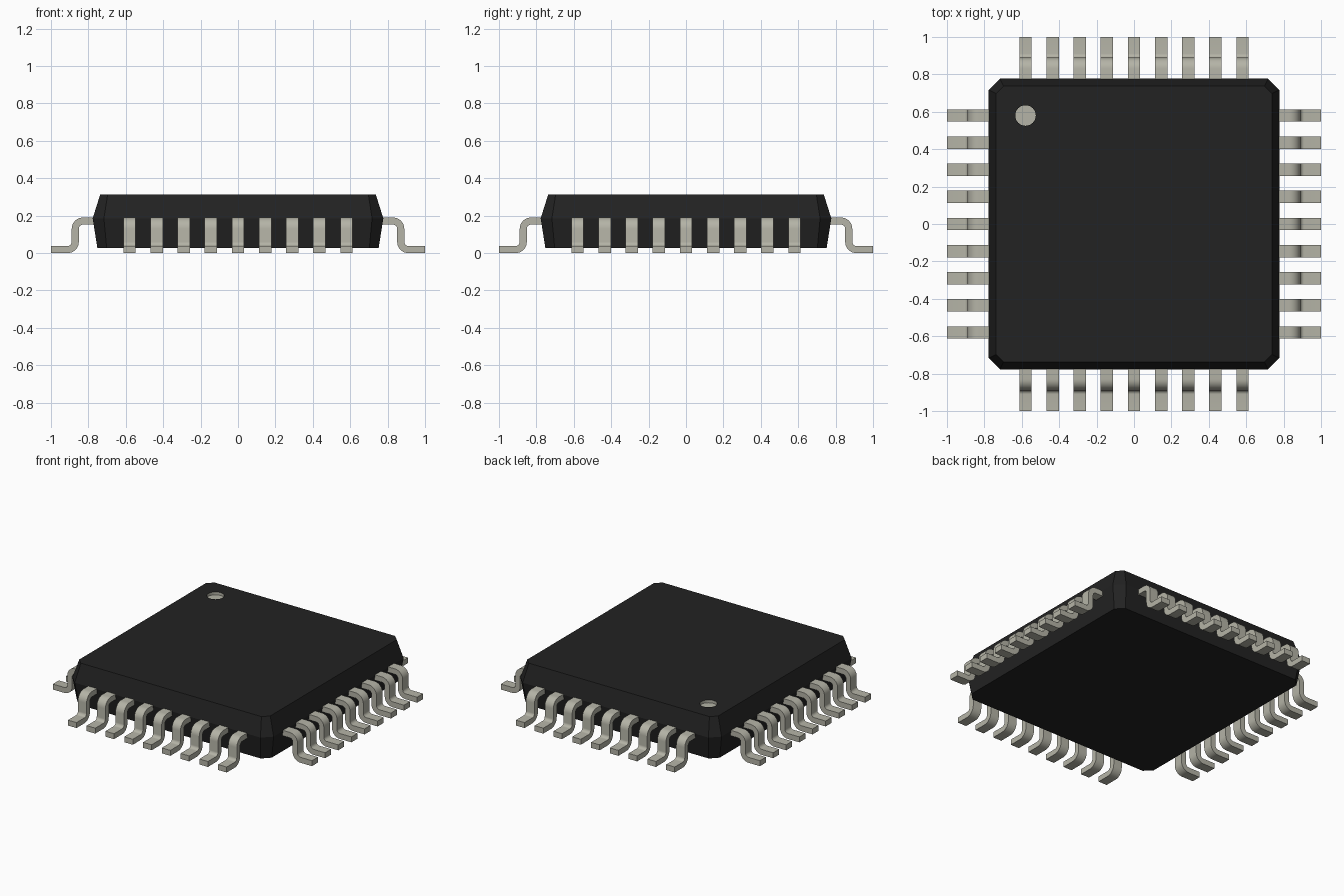
import bpy, bmesh, math
from mathutils import Matrix

cube = bpy.data.objects.get("Cube")
if cube:
    bpy.data.objects.remove(cube, do_unlink=True)


def material(name, rgb, rough, metal=0.0):
    m = bpy.data.materials.new(name)
    m.use_nodes = True
    m.diffuse_color = (*rgb, 1)
    bsdf = m.node_tree.nodes["Principled BSDF"]
    bsdf.inputs["Base Color"].default_value = (*rgb, 1)
    bsdf.inputs["Roughness"].default_value = rough
    bsdf.inputs["Metallic"].default_value = metal
    return m


black = material("black plastic", (0.016, 0.016, 0.016), 0.6)
tin = material("tinned metal", (0.46, 0.455, 0.385), 0.4)


def new_object(name, bm, *mats):
    bmesh.ops.recalc_face_normals(bm, faces=bm.faces)
    mesh = bpy.data.meshes.new(name)
    bm.to_mesh(mesh)
    bm.free()
    for m in mats:
        mesh.materials.append(m)
    ob = bpy.data.objects.new(name, mesh)
    bpy.context.collection.objects.link(ob)
    return ob


def activate(ob):
    bpy.ops.object.select_all(action='DESELECT')
    ob.select_set(True)
    bpy.context.view_layer.objects.active = ob


# Body: three stacked chamfered squares (half width, corner cut, height)
LEVELS = [(0.752, 0.05, 0.027), (0.777, 0.06, 0.186), (0.737, 0.04, 0.312)]


def chamfered_square(h, c, z):
    pts = []
    for k in range(4):
        r = Matrix.Rotation(k * math.pi / 2, 3, 'Z')
        for x, y in ((h, -h + c), (h, h - c)):
            p = r @ Matrix.Translation((x, y, z)).to_translation()
            pts.append(p)
    return pts


bm = bmesh.new()
rings = [[bm.verts.new(p) for p in chamfered_square(*lv)] for lv in LEVELS]
for low, high in zip(rings, rings[1:]):
    for i in range(8):
        j = (i + 1) % 8
        bm.faces.new((low[i], low[j], high[j], high[i]))
bm.faces.new(rings[0][::-1])
bm.faces.new(rings[-1])
body = new_object("body", bm, black, tin)

# Pin one mark: a shallow round recess with a metal lining
MARK_X, MARK_Y, MARK_R, MARK_DEPTH = -0.58, 0.58, 0.055, 0.02
bm = bmesh.new()
bmesh.ops.create_cone(bm, cap_ends=True, segments=32, radius1=MARK_R,
                      radius2=MARK_R, depth=2 * MARK_DEPTH,
                      matrix=Matrix.Translation((MARK_X, MARK_Y, LEVELS[-1][2])))
cutter = new_object("mark_cutter", bm)
cutter.hide_render = True
cut = body.modifiers.new("mark recess", 'BOOLEAN')
cut.operation = 'DIFFERENCE'
cut.solver = 'EXACT'
cut.object = cutter
activate(body)
bpy.ops.object.modifier_apply(modifier=cut.name)
bpy.data.objects.remove(cutter, do_unlink=True)
for f in body.data.polygons:
    inside = all(math.hypot(body.data.vertices[v].co.x - MARK_X,
                            body.data.vertices[v].co.y - MARK_Y) < MARK_R + 0.005
                 for v in f.vertices)
    f.material_index = 1 if inside else 0

# Leads: gull-wing strip, bent twice, swept from a centre line
COUNT, PITCH, WIDTH, THICK = 9, 0.145, 0.066, 0.038
BEND, LEG_X, TOP_Z = 0.041, 0.87, 0.171
FOOT_Z = THICK / 2
STEPS = 8
line = [(0.72, TOP_Z, math.pi / 2)]          # position and normal angle
for i in range(STEPS + 1):                   # shoulder bend
    a = math.pi / 2 * (1 - i / STEPS)
    line.append((LEG_X - BEND + BEND * math.cos(a),
                 TOP_Z - BEND + BEND * math.sin(a), a))
for i in range(STEPS + 1):                   # ankle bend
    a = math.pi / 2 * i / STEPS
    line.append((LEG_X + BEND - BEND * math.cos(a),
                 FOOT_Z + BEND - BEND * math.sin(a), a))
line.append((1.0, FOOT_Z, math.pi / 2))


def add_lead(bm, y):
    sections = []
    for x, z, a in line:
        nx, nz = math.cos(a) * THICK / 2, math.sin(a) * THICK / 2
        sections.append([bm.verts.new((x + s * nx, y + t * WIDTH / 2, z + s * nz))
                         for s, t in ((1, -1), (1, 1), (-1, 1), (-1, -1))])
    for p, q in zip(sections, sections[1:]):
        for i in range(4):
            j = (i + 1) % 4
            bm.faces.new((p[i], p[j], q[j], q[i]))
    bm.faces.new(sections[0])
    bm.faces.new(sections[-1][::-1])


# One row of leads on each side
for k, side in enumerate(("left", "back", "right", "front")):
    bm = bmesh.new()
    for n in range(COUNT):
        add_lead(bm, (n - (COUNT - 1) / 2) * PITCH)
    bmesh.ops.rotate(bm, verts=bm.verts, cent=(0, 0, 0),
                     matrix=Matrix.Rotation(k * math.pi / 2, 3, 'Z'))
    row = new_object(side + "_leads", bm, tin)
    activate(row)
    bpy.ops.object.shade_smooth_by_angle(angle=math.radians(30))
